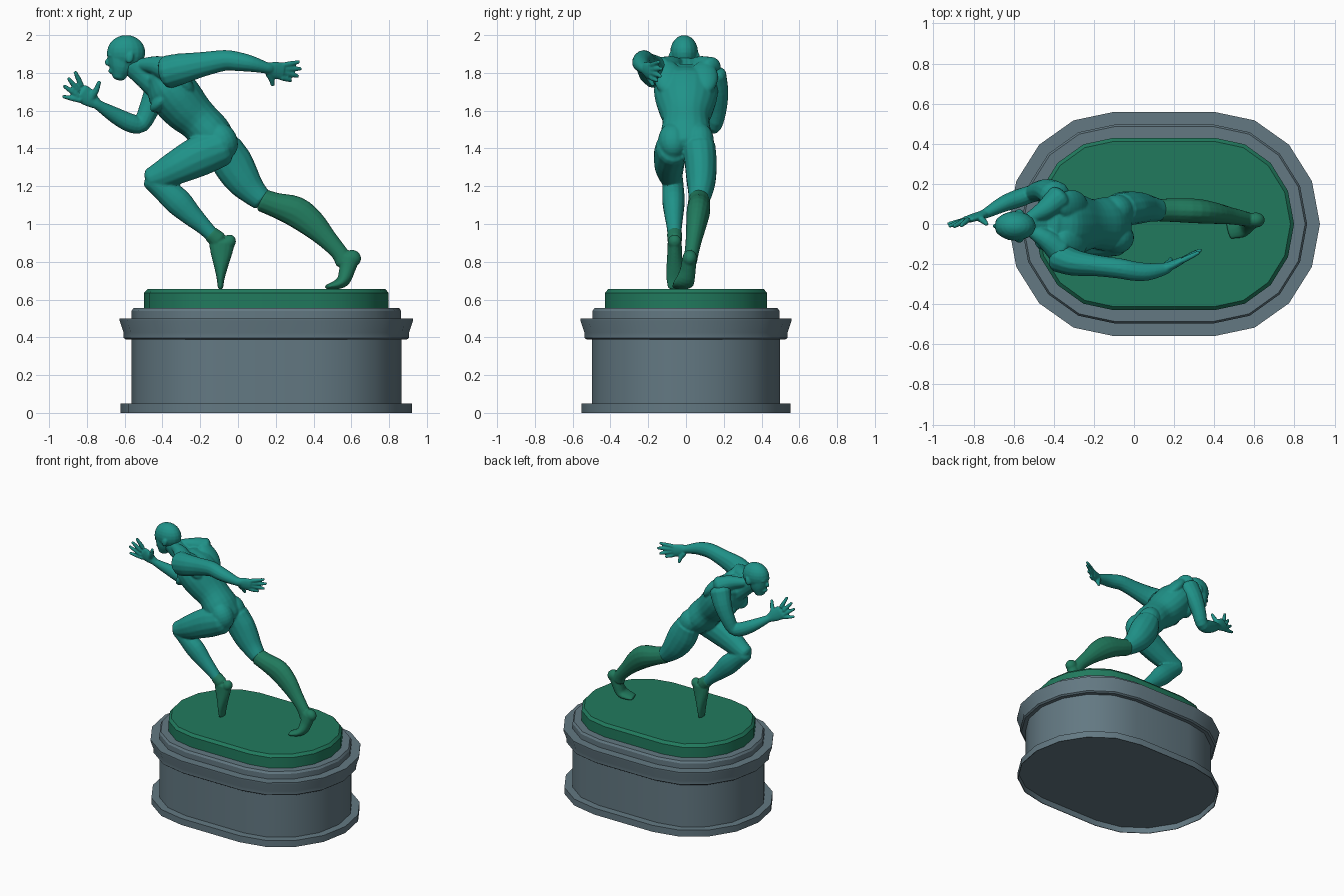
import bpy, bmesh, math
from mathutils import Vector, Matrix


def material(name, rgb):
    m = bpy.data.materials.new(name)
    m.diffuse_color = (*rgb, 1)
    return m


TEAL = material("teal_bronze", (0.014, 0.29, 0.25))
GREEN = material("green_patina", (0.015, 0.195, 0.11))
GREY = material("grey_stone", (0.125, 0.19, 0.225))


def finish(name, bm, mat, angle=40):
    bmesh.ops.recalc_face_normals(bm, faces=bm.faces)
    me = bpy.data.meshes.new(name)
    bm.to_mesh(me)
    bm.free()
    ob = bpy.data.objects.new(name, me)
    bpy.context.collection.objects.link(ob)
    me.materials.append(mat)
    bpy.ops.object.select_all(action='DESELECT')
    ob.select_set(True)
    bpy.context.view_layer.objects.active = ob
    bpy.ops.object.shade_smooth_by_angle(angle=math.radians(angle))
    return ob


def loft(bm, rings):
    """Skin closed rings of points and cap both ends."""
    vs = [[bm.verts.new(p) for p in r] for r in rings]
    n = len(vs[0])
    for a, b in zip(vs, vs[1:]):
        for i in range(n):
            bm.faces.new((a[i], a[(i + 1) % n], b[(i + 1) % n], b[i]))
    bm.faces.new(vs[0])
    bm.faces.new(vs[-1])


def limb(bm, pts, dome=0.6, seg=14, sub=3):
    """Rounded tube; pts are (x, y, z, in-plane radius, sideways radius)."""
    P = [Vector(p) for p in pts]
    P = [2 * P[0] - P[1]] + P + [2 * P[-1] - P[-2]]
    path = []
    for i in range(1, len(P) - 2):
        a, b, c, d = P[i - 1:i + 3]
        for k in range(sub):
            t = k / sub
            path.append(0.5 * (2 * b + (c - a) * t + (2 * a - 5 * b + 4 * c - d) * t * t
                               + (3 * b - a - 3 * c + d) * t ** 3))
    path.append(P[-2])
    rings = []
    last = len(path) - 1
    for i, p in enumerate(path):
        t = (path[min(i + 1, last)].xyz - path[max(i - 1, 0)].xyz).normalized()
        side = (Vector((0, 1, 0)) - t * t.y).normalized()
        out = t.cross(side)

        def ring(shift, s):
            return [p.xyz + t * shift + out * p[3] * s * math.cos(2 * math.pi * j / seg)
                    + side * p[4] * s * math.sin(2 * math.pi * j / seg) for j in range(seg)]
        r = min(p[3], p[4]) * dome
        caps = [(math.sin(q) * r, math.cos(q)) for q in (1.35, 0.9, 0.45)]
        if i == 0:
            rings += [ring(-h, s) for h, s in caps]
        rings.append(ring(0, 1))
        if i == last:
            rings += [ring(h, s) for h, s in reversed(caps)]
    loft(bm, rings)


def blob(bm, loc, radii, tilt=0):
    m = (Matrix.Translation(loc) @ Matrix.Rotation(math.radians(tilt), 4, 'Y')
         @ Matrix.Diagonal((*radii, 1)))
    bmesh.ops.create_uvsphere(bm, u_segments=18, v_segments=12, radius=1, matrix=m)


def fuse(ob, voxel=0.007, rounds=3):
    """Melt overlapping forms into one sculpted surface."""
    m = ob.modifiers.new("fuse", 'REMESH')
    m.mode, m.voxel_size, m.use_smooth_shade = 'VOXEL', voxel, True
    s = ob.modifiers.new("soften", 'SMOOTH')
    s.factor, s.iterations = 0.5, rounds


# ---- pedestal: stacked elongated rounds
def tier(name, mat, profile):
    bm = bmesh.new()
    rings = []
    for r, z in profile:
        ring = []
        for side in (1, -1):
            for k in range(9):
                a = math.radians(-90 + 22.5 * k)
                ring.append((0.15 + side * (0.25 + (r - 0.032) * math.cos(a)),
                             side * r * math.sin(a), z))
        rings.append(ring)
    loft(bm, rings)
    return finish(name, bm, mat, 30)


# hollow underside inside the foot rim
tier("plinth_foot", GREY, [(0.548, 0.045), (0.548, 0), (0.553, 0), (0.553, 0.05)])
tier("plinth_wall", GREY, [(0.497, 0.05), (0.497, 0.39)])
tier("plinth_cornice", GREY, [(0.525, 0.388), (0.537, 0.397), (0.537, 0.424),
                              (0.559, 0.488), (0.559, 0.50)])
tier("plinth_step", GREY, [(0.495, 0.50), (0.495, 0.54), (0.485, 0.555)])
tier("ground_slab", GREEN, [(0.43, 0.555), (0.43, 0.635), (0.412, 0.655)])

# ---- head
bm = bmesh.new()
blob(bm, (-0.592, -0.01, 1.908), (0.102, 0.074, 0.092))
limb(bm, [(-0.612, -0.01, 1.90, 0.085, 0.066), (-0.620, -0.01, 1.83, 0.064, 0.058),
          (-0.630, -0.01, 1.783, 0.038, 0.04)])
blob(bm, (-0.685, -0.01, 1.856), (0.021, 0.013, 0.02), 30)     # nose
blob(bm, (-0.668, -0.01, 1.81), (0.018, 0.024, 0.016))         # lips
blob(bm, (-0.672, -0.01, 1.893), (0.022, 0.046, 0.011))        # brow
for s in (-1, 1):
    blob(bm, (-0.572, -0.01 + s * 0.072, 1.88), (0.019, 0.011, 0.03), 15)   # ears
fuse(finish("head", bm, TEAL), 0.006, 2)

# ---- torso, neck and thighs as one flowing form
bm = bmesh.new()
limb(bm, [(-0.565, -0.01, 1.85, 0.065, 0.053), (-0.50, -0.005, 1.80, 0.07, 0.056),
          (-0.42, 0, 1.74, 0.085, 0.08)])
limb(bm, [(-0.42, 0, 1.785, 0.08, 0.12), (-0.375, 0, 1.735, 0.125, 0.165),
          (-0.325, 0, 1.67, 0.134, 0.166), (-0.27, 0, 1.605, 0.126, 0.146),
          (-0.21, 0, 1.548, 0.112, 0.124), (-0.145, 0, 1.478, 0.112, 0.134),
          (-0.09, 0, 1.415, 0.095, 0.125)], seg=20)
for s in (-1, 1):
    blob(bm, (-0.402, s * 0.07, 1.66), (0.04, 0.08, 0.085), 40)      # chest
    blob(bm, (-0.31, s * 0.095, 1.775), (0.045, 0.075, 0.11), -40)   # shoulder blade
    blob(bm, (-0.225, s * 0.04, 1.635), (0.03, 0.036, 0.15), -40)    # spine muscle
    blob(bm, (-0.085, s * 0.068, 1.44), (0.082, 0.08, 0.10), -25)    # seat
    limb(bm, [(-0.52, s * 0.03, 1.845, 0.03, 0.03), (-0.44, s * 0.075, 1.84, 0.05, 0.05),
              (-0.375, s * 0.13, 1.82, 0.066, 0.065)])               # shoulder slope
# raised thigh
limb(bm, [(-0.09, -0.07, 1.405, 0.10, 0.09), (-0.20, -0.085, 1.362, 0.108, 0.086),
          (-0.32, -0.088, 1.302, 0.092, 0.077), (-0.40, -0.08, 1.262, 0.076, 0.064),
          (-0.458, -0.072, 1.24, 0.06, 0.056)])
# raised shin
limb(bm, [(-0.455, -0.07, 1.235, 0.056, 0.055), (-0.40, -0.068, 1.19, 0.063, 0.057),
          (-0.32, -0.066, 1.12, 0.073, 0.06), (-0.25, -0.064, 1.05, 0.059, 0.051),
          (-0.18, -0.062, 0.985, 0.044, 0.041), (-0.125, -0.06, 0.93, 0.037, 0.037)])
# pushing thigh
limb(bm, [(-0.07, 0.07, 1.41, 0.09, 0.087), (-0.03, 0.078, 1.325, 0.107, 0.086),
          (0.025, 0.08, 1.235, 0.095, 0.079), (0.075, 0.076, 1.175, 0.075, 0.067),
          (0.125, 0.068, 1.128, 0.06, 0.056)], dome=0.3)
fuse(finish("torso_and_legs", bm, TEAL))


# ---- arms, each with palm, fingers and thumb
def arm(path, palm, knuckles, tips, thumb):
    bm = bmesh.new()
    limb(bm, path)
    limb(bm, palm)
    for k, t in zip(knuckles, tips):
        mid = [(a + b) / 2 for a, b in zip(k, t)]
        limb(bm, [(*k, 0.015, 0.015), (*mid, 0.014, 0.014), (*t, 0.010, 0.010)], seg=8)
    limb(bm, [(*p, r, r) for p, r in zip(thumb, (0.021, 0.016, 0.011))], seg=8)
    return bm


bm = arm([(-0.395, 0.145, 1.785, 0.078, 0.07), (-0.43, 0.165, 1.70, 0.068, 0.06),
          (-0.47, 0.165, 1.61, 0.055, 0.051), (-0.512, 0.15, 1.53, 0.047, 0.044),
          (-0.57, 0.13, 1.535, 0.05, 0.046), (-0.65, 0.10, 1.575, 0.043, 0.04),
          (-0.74, 0.052, 1.63, 0.027, 0.025), (-0.76, 0.045, 1.645, 0.028, 0.022)],
         [(-0.75, 0.048, 1.637, 0.03, 0.021), (-0.79, 0.035, 1.667, 0.047, 0.02),
          (-0.83, 0.022, 1.695, 0.05, 0.017)],
         [(-0.835, 0.02, 1.655), (-0.85, 0.016, 1.68), (-0.848, 0.016, 1.71),
          (-0.83, 0.02, 1.735)],
         [(-0.925, 0, 1.675), (-0.92, -0.01, 1.73), (-0.897, -0.012, 1.77),
          (-0.862, -0.008, 1.805)],
         [(-0.775, 0.035, 1.67), (-0.75, 0.015, 1.71), (-0.735, 0.0, 1.752)])
fuse(finish("front_arm", bm, TEAL), 0.006, 2)

bm = arm([(-0.37, -0.165, 1.805, 0.088, 0.078), (-0.30, -0.192, 1.822, 0.082, 0.067),
          (-0.19, -0.207, 1.845, 0.066, 0.054), (-0.07, -0.222, 1.866, 0.055, 0.051),
          (0.0, -0.235, 1.860, 0.051, 0.049), (0.07, -0.238, 1.848, 0.043, 0.044),
          (0.145, -0.225, 1.828, 0.031, 0.032), (0.17, -0.215, 1.822, 0.03, 0.027)],
         [(0.155, -0.22, 1.825, 0.032, 0.025), (0.195, -0.202, 1.815, 0.045, 0.022),
          (0.235, -0.183, 1.808, 0.046, 0.018)],
         [(0.235, -0.185, 1.84), (0.25, -0.175, 1.82), (0.245, -0.177, 1.80),
          (0.23, -0.185, 1.775)],
         [(0.322, -0.143, 1.858), (0.332, -0.13, 1.822), (0.317, -0.135, 1.783),
          (0.28, -0.153, 1.76)],
         [(0.165, -0.205, 1.795), (0.178, -0.19, 1.765), (0.183, -0.175, 1.735)])
fuse(finish("back_arm", bm, TEAL), 0.006, 2)

# ---- front foot, toes pointing down
bm = bmesh.new()
limb(bm, [(-0.14, -0.06, 0.945, 0.043, 0.041), (-0.105, -0.06, 0.915, 0.047, 0.039)])
limb(bm, [(-0.085, -0.06, 0.90, 0.070, 0.038), (-0.088, -0.06, 0.84, 0.056, 0.04),
          (-0.09, -0.06, 0.77, 0.036, 0.044), (-0.092, -0.06, 0.71, 0.021, 0.044),
          (-0.093, -0.06, 0.662, 0.014, 0.036)])
blob(bm, (-0.048, -0.06, 0.905), (0.036, 0.036, 0.04), 30)       # heel
fuse(finish("front_foot", bm, GREEN), 0.006, 2)

# ---- back shin and foot
bm = bmesh.new()
limb(bm, [(0.128, 0.068, 1.126, 0.061, 0.057), (0.20, 0.069, 1.10, 0.066, 0.06),
          (0.305, 0.065, 1.065, 0.082, 0.062), (0.39, 0.055, 1.003, 0.074, 0.055),
          (0.47, 0.042, 0.922, 0.054, 0.044), (0.535, 0.03, 0.85, 0.045, 0.038),
          (0.565, 0.022, 0.80, 0.05, 0.036)], dome=0.3)
limb(bm, [(0.595, 0.018, 0.82, 0.05, 0.038), (0.577, 0.01, 0.755, 0.042, 0.042),
          (0.56, -0.003, 0.705, 0.036, 0.05), (0.53, -0.015, 0.682, 0.027, 0.055),
          (0.475, -0.03, 0.667, 0.014, 0.046)])
blob(bm, (0.607, 0.02, 0.82), (0.046, 0.038, 0.042), 30)         # heel
fuse(finish("back_lower_leg", bm, GREEN), 0.006, 2)
